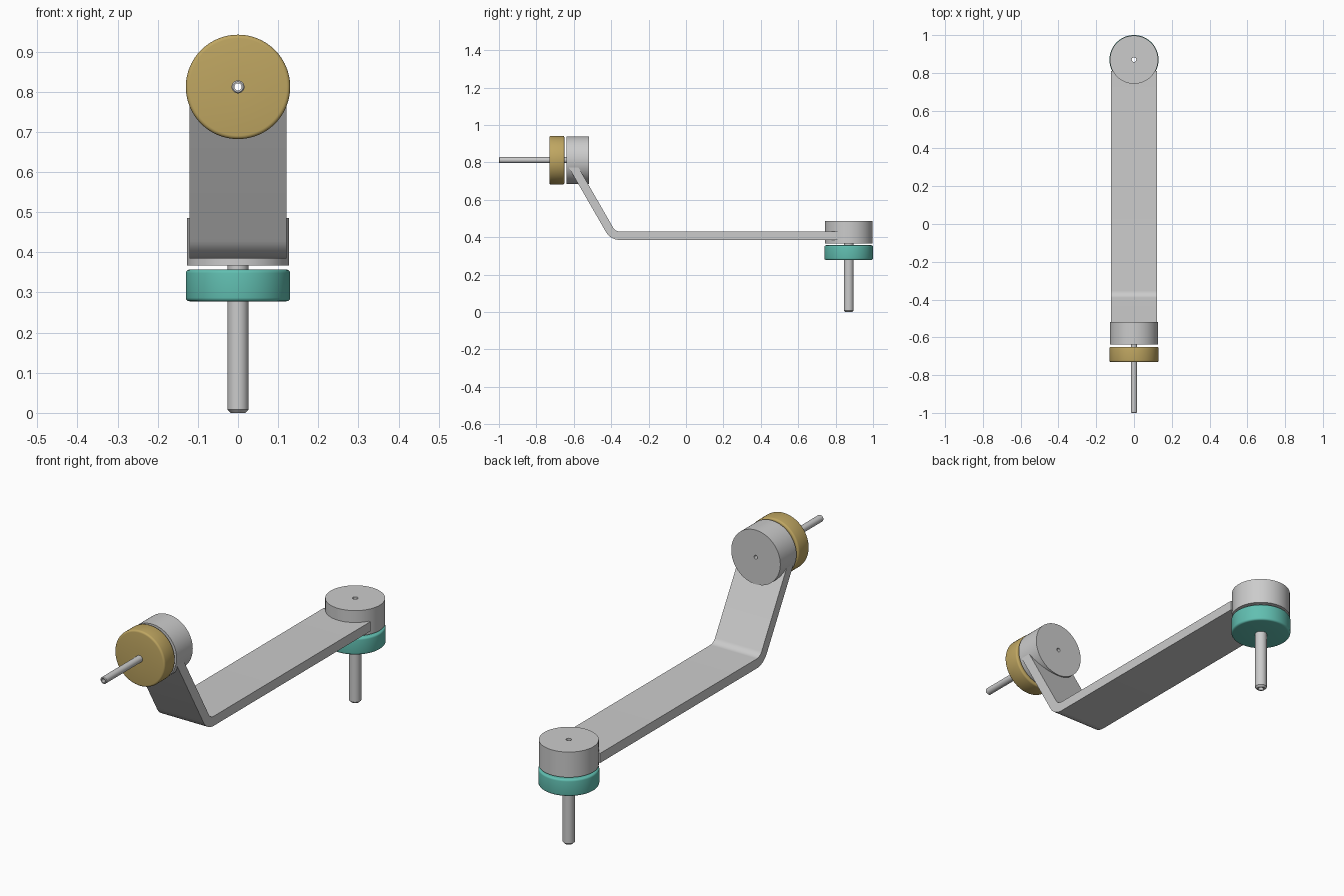
import bpy, bmesh, math
from mathutils import Vector, Matrix

if "Cube" in bpy.data.objects:
    bpy.data.objects.remove(bpy.data.objects["Cube"])

SIDES = 96


def finish(name, bm, color=None):
    bmesh.ops.recalc_face_normals(bm, faces=bm.faces)
    mesh = bpy.data.meshes.new(name)
    bm.to_mesh(mesh)
    bm.free()
    obj = bpy.data.objects.new(name, mesh)
    bpy.context.collection.objects.link(obj)
    if color:
        mat = bpy.data.materials.new(name + "_colour")
        mat.diffuse_color = color
        mat.use_nodes = True
        mat.node_tree.nodes["Principled BSDF"].inputs["Base Color"].default_value = mat.diffuse_color
        mesh.materials.append(mat)
    bpy.ops.object.select_all(action='DESELECT')
    bpy.context.view_layer.objects.active = obj
    obj.select_set(True)
    bpy.ops.object.shade_smooth_by_angle(angle=math.radians(25))
    return obj


def lathe(name, profile, frame, color=None):
    """Spin a closed (radius, height) outline around the frame's local z."""
    bm = bmesh.new()
    rings = []
    for i in range(SIDES):
        a = 2 * math.pi * i / SIDES
        rings.append([bm.verts.new(frame @ Vector((r * math.cos(a), r * math.sin(a), h)))
                      for r, h in profile])
    n = len(profile)
    for i in range(SIDES):
        a, b = rings[i], rings[(i + 1) % SIDES]
        for j in range(n):
            k = (j + 1) % n
            bm.faces.new((a[j], b[j], b[k], a[k]))
    return finish(name, bm, color)


def tube(inner, outer, h0, h1):
    return [(inner, h0), (outer, h0), (outer, h1), (inner, h1)]


def rounded_tube(inner, outer, h0, h1, f, steps=4):
    """Tube outline with rounded outer rims."""
    pts = [(inner, h0)]
    for centre, start in ((h0 + f, -90), (h1 - f, 0)):
        for s in range(steps + 1):
            a = math.radians(start + 90 * s / steps)
            pts.append((outer - f + f * math.cos(a), centre + f * math.sin(a)))
    return pts + [(inner, h1)]


def chamfered_tube(inner, outer, h0, h1, c):
    return [(inner, h0), (outer - c, h0), (outer, h0 + c), (outer, h1), (inner, h1)]


# Frames: vertical rear joint, and front joint whose local z runs toward +y
rear = Matrix.Translation((0, 0.87, 0))
front = Matrix.Translation((0, 0, 0.812)) @ Matrix.Rotation(-math.pi / 2, 4, 'X')

# Rear joint: hub, teal collar and post
lathe("rear_hub", tube(0.012, 0.1275, 0.367, 0.486), rear)
lathe("rear_collar", rounded_tube(0.026, 0.13, 0.278, 0.357, 0.009), rear,
      (0.12, 0.52, 0.44, 1))
lathe("rear_post", chamfered_tube(0.012, 0.026, 0, 0.367, 0.008), rear)

# Front joint: hub, gold collar and thin shaft
lathe("front_hub", tube(0.009, 0.1275, -0.638, -0.518), front)
lathe("front_collar", rounded_tube(0.016, 0.13, -0.731, -0.65, 0.009), front,
      (0.52, 0.38, 0.12, 1))
lathe("front_shaft", chamfered_tube(0.009, 0.016, -1.0, -0.638, 0.003), front)

# Bent arm: (y, z) outline with a rounded 60 degree bend, extruded across x
cy, cz = -0.353, 0.472


def bend(radius, start, end, steps=10):
    return [(cy + radius * math.cos(math.radians(start + (end - start) * i / steps)),
             cz + radius * math.sin(math.radians(start + (end - start) * i / steps)))
            for i in range(steps + 1)]


outline = ([(0.81, 0.385)] + bend(0.087, 270, 210) + [(-0.628, 0.775), (-0.576, 0.775)]
           + bend(0.042, 210, 270) + [(0.81, 0.43)])
bm = bmesh.new()
left, right = ([bm.verts.new((x, y, z)) for y, z in outline] for x in (-0.121, 0.121))
n = len(outline)
for i in range(n):
    j = (i + 1) % n
    bm.faces.new((left[i], left[j], right[j], right[i]))
bm.faces.new(left)
bm.faces.new(right)
finish("bent_arm", bm)
